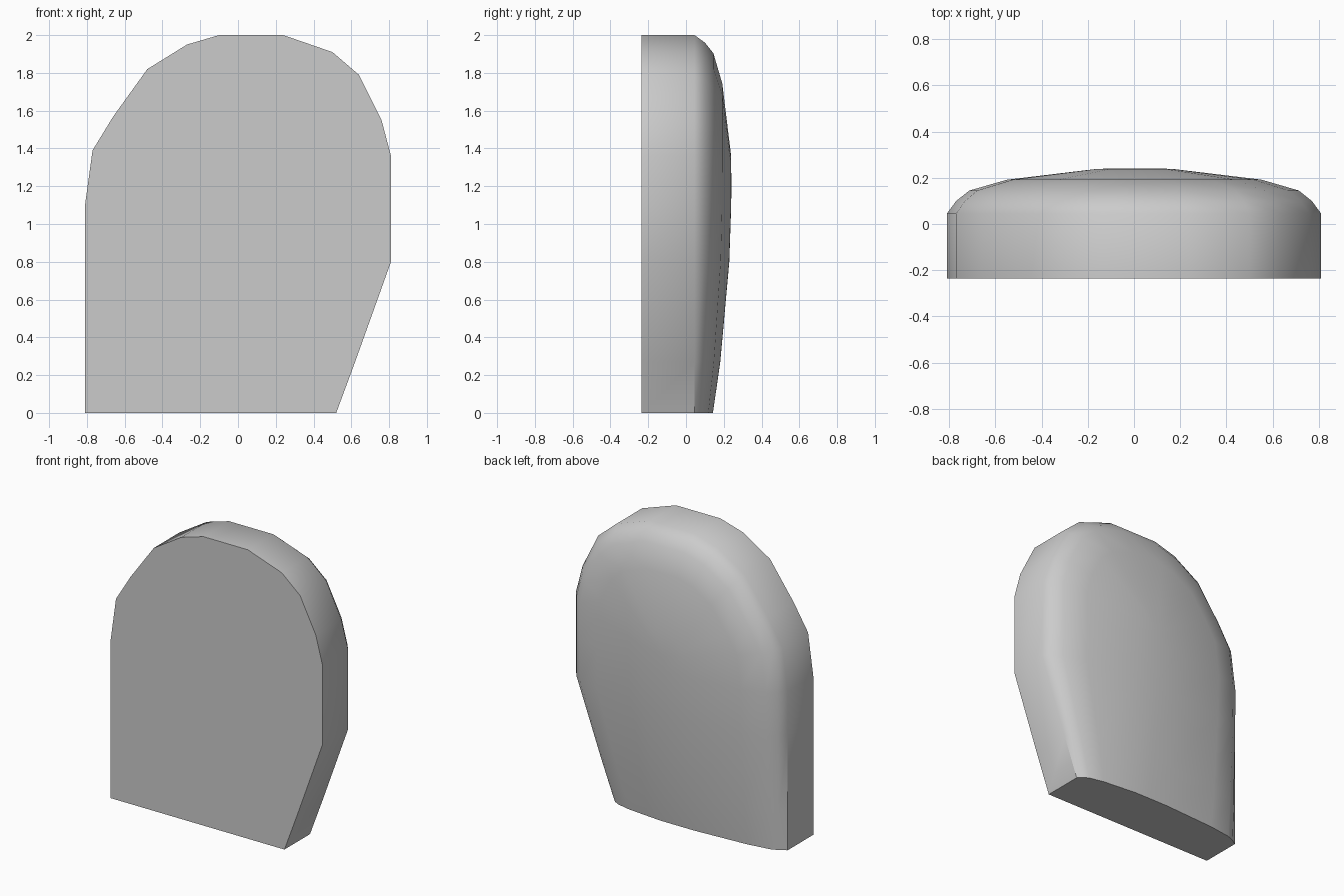
import bpy
import bmesh
import math

cube = bpy.data.objects.get("Cube")
if cube:
    bpy.data.objects.remove(cube, do_unlink=True)

FRONT, CREST = -0.235, 1.2

# Outline of the slab: lower sides share their heights, the top is an uneven arch
heights = [0, 0.27, 0.8, 1.1]
right_side = [0.52, 0.62, 0.81, 0.81]
arch = [(0.81, 1.36), (0.76, 1.55), (0.64, 1.79), (0.5, 1.91), (0.24, 2), (-0.1, 2),
        (-0.27, 1.95), (-0.48, 1.82), (-0.66, 1.57), (-0.77, 1.39)]
outline = list(zip(right_side, heights)) + arch + [(-0.81, z) for z in reversed(heights)]

# Domed back: (scale of the outline, depth)
dome = [(1, 0.045), (0.95, 0.1), (0.88, 0.145), (0.68, 0.192), (0.2, 0.239), (0, 0.24)]


def back_point(x, z, scale, depth):
    """Shrink the arch towards the crest and thin the dome near the base."""
    if z > CREST:
        z = CREST + (z - CREST) * scale
    thin = 1 - 0.5 * max(0, 1 - z / CREST) ** 2
    edge = dome[0][1]
    return x * scale, edge + (depth - edge) * thin, z


bm = bmesh.new()
rings = [[bm.verts.new((x, FRONT, z)) for x, z in outline]]
for scale, depth in dome:
    rings.append([bm.verts.new(back_point(x, z, scale, depth)) for x, z in outline])

# Flat front, then walls and dome ring by ring
bm.faces.new(rings[0])
n = len(outline)
for a, b in zip(rings, rings[1:]):
    for i in range(n):
        j = (i + 1) % n
        bm.faces.new((a[i], a[j], b[j], b[i]))
bmesh.ops.remove_doubles(bm, verts=bm.verts, dist=0.0005)
bmesh.ops.recalc_face_normals(bm, faces=bm.faces)

mesh = bpy.data.meshes.new("stone_slab")
bm.to_mesh(mesh)
bm.free()
slab = bpy.data.objects.new("stone_slab", mesh)
bpy.context.collection.objects.link(slab)

# Plain grey stone
grey = (0.6, 0.6, 0.6, 1)
stone = bpy.data.materials.new("grey_stone")
stone.use_nodes = True
stone.diffuse_color = grey
for node in stone.node_tree.nodes:
    if node.type == 'BSDF_PRINCIPLED':
        node.inputs["Base Color"].default_value = grey
mesh.materials.append(stone)

# Soft dome, crisp front and base edges
bpy.ops.object.select_all(action='DESELECT')
slab.select_set(True)
bpy.context.view_layer.objects.active = slab
bpy.ops.object.shade_smooth_by_angle(angle=math.radians(38))
